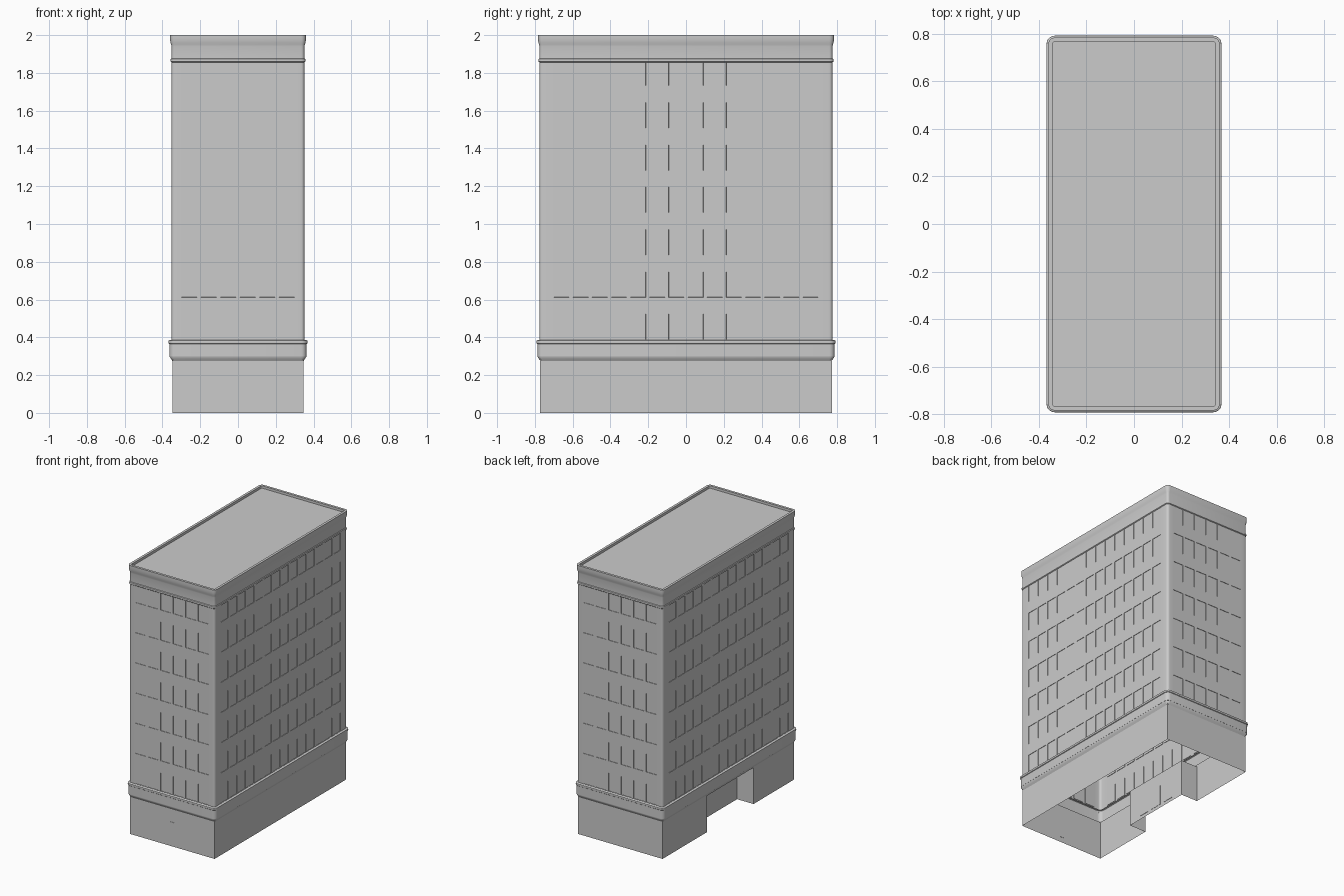
import bpy, bmesh, math

cube = bpy.data.objects.get("Cube")
if cube:
    bpy.data.objects.remove(cube, do_unlink=True)

GREY = (0.6, 0.6, 0.6, 1.0)
stone = bpy.data.materials.new("grey_stone")
stone.use_nodes = True
stone.diffuse_color = GREY
stone.node_tree.nodes["Principled BSDF"].inputs["Base Color"].default_value = GREY


def finish(bm, name):
    """Turn a bmesh into a grey object, smooth except at sharp edges."""
    mesh = bpy.data.meshes.new(name)
    bm.normal_update()
    bm.to_mesh(mesh)
    bm.free()
    mesh.materials.append(stone)
    obj = bpy.data.objects.new(name, mesh)
    bpy.context.collection.objects.link(obj)
    bpy.ops.object.select_all(action="DESELECT")
    obj.select_set(True)
    bpy.context.view_layer.objects.active = obj
    bpy.ops.object.shade_smooth_by_angle(angle=math.radians(35))
    return obj


def rounded_ring(hx, hy, r, steps=5):
    """Counterclockwise rounded rectangle, starting at the front right corner."""
    pts = []
    for k, (sx, sy) in enumerate([(1, -1), (1, 1), (-1, 1), (-1, -1)]):
        for s in range(steps + 1):
            a = math.pi / 2 * (k - 1 + s / steps)
            pts.append((sx * (hx - r) + r * math.cos(a), sy * (hy - r) + r * math.sin(a)))
    return pts


def loft(bm, rings, closed=True):
    """Join equal rings of (points, z); returns the vertices and the faces by row."""
    rows = [[bm.verts.new((x, y, z)) for x, y in pts] for pts, z in rings]
    faces = []
    for low, high in zip(rows, rows[1:]):
        n = len(low)
        faces.append([bm.faces.new((low[i], low[(i + 1) % n], high[(i + 1) % n], high[i]))
                      for i in range(n if closed else n - 1)])
    return rows, faces


# Half sizes of the tower wall
HX, HY, R = 0.352, 0.776, 0.018


def moulding(name, profile, cap=False):
    """Sweep an (outset, height) profile round the tower."""
    bm = bmesh.new()
    rows, _ = loft(bm, [(rounded_ring(HX + o, HY + o, R + o), z) for o, z in profile])
    if cap:
        bm.faces.new(rows[-1])
    return finish(bm, name)


# Tower walls with rows of shallow recessed windows
FLOORS, PITCH, WIN_H, FIRST = 7, 0.224, 0.135, 0.388


def wall_cuts(half, count, gap):
    """Positions of the window edges along one wall."""
    span = 2 * half / count
    cuts = []
    for i in range(count):
        start = -half + i * span
        cuts += [start + gap / 2, start + span - gap / 2]
    return cuts


corners = rounded_ring(HX, HY, R)
side_cuts = wall_cuts(0.71, 14, 0.02)
front_cuts = wall_cuts(0.31, 6, 0.02)
plan, window_cols = [], set()
for k in range(4):
    plan += corners[k * 6:k * 6 + 6]
    cuts = side_cuts if k % 2 == 0 else front_cuts
    window_cols.update(range(len(plan), len(plan) + len(cuts), 2))
    sign = 1 if k < 1 or k > 2 else -1
    for c in cuts:
        plan.append((sign * HX, sign * c) if k % 2 == 0 else (sign * c, -sign * HY))

levels = [0.38]
for f in range(FLOORS):
    levels += [FIRST + f * PITCH, FIRST + f * PITCH + WIN_H]
levels[-1] = 1.858
levels.append(1.866)
bm = bmesh.new()
_, faces = loft(bm, [(plan, z) for z in levels])
windows = [f for row in faces[1::2] for i, f in enumerate(row) if i in window_cols]
bm.normal_update()
bmesh.ops.inset_individual(bm, faces=windows, thickness=0.0004, depth=-0.003)
finish(bm, "tower_walls")

# Flared band and ledge above the ground floor
moulding("lower_band", [(-0.004, 0.275), (0.002, 0.285), (0.010, 0.297), (0.010, 0.302),
                        (0.011, 0.302), (0.011, 0.365), (0.015, 0.368), (0.016, 0.375),
                        (0.015, 0.382), (0.008, 0.386), (0.0, 0.386)])

# Thin ledge under the cornice
moulding("upper_ledge", [(0.0, 1.856), (0.005, 1.860), (0.006, 1.867), (0.005, 1.873),
                         (0.0, 1.876)])

# Curved cornice, parapet and roof
moulding("cornice_and_roof", [(0.0, 1.874), (0.0, 1.940), (0.002, 1.950), (0.005, 1.960),
                              (0.007, 1.972), (0.008, 1.985), (0.008, 2.0), (-0.010, 2.0),
                              (-0.010, 1.982)], cap=True)

# Ground floor walls, open below, with a recessed entrance on the right side
BX, BY, TOP = 0.348, 0.772, 0.27
Y0, Y1, DEPTH = -0.295, 0.253, 0.135
back = DEPTH - BX
path = [(-BX, Y0), (-BX, -BY), (BX, -BY), (BX, BY), (-BX, BY), (-BX, Y1)]
bm = bmesh.new()
loft(bm, [(path, 0), (path, TOP)], closed=False)
loft(bm, [(path, TOP), (path, 0.285)])
alcove = [(-BX, Y1), (back, Y1), (back, Y0), (-BX, Y0)]
loft(bm, [(alcove, 0), (alcove, TOP)], closed=False)
bm.faces.new([bm.verts.new((x, y, TOP)) for x, y in alcove])
bmesh.ops.remove_doubles(bm, verts=bm.verts, dist=0.0001)
finish(bm, "ground_floor")


# Thin door plates
def plate(name, center, size):
    bm = bmesh.new()
    bmesh.ops.create_cube(bm, size=1)
    bmesh.ops.scale(bm, vec=size, verts=bm.verts)
    bmesh.ops.translate(bm, vec=center, verts=bm.verts)
    return finish(bm, name)


for i, y in enumerate((-0.15, -0.02, 0.11)):
    plate("entrance_door_%d" % (i + 1), (back, y, 0.10), (0.004, 0.09, 0.15))
plate("front_door", (0.0, -BY, 0.11), (0.05, 0.004, 0.14))
